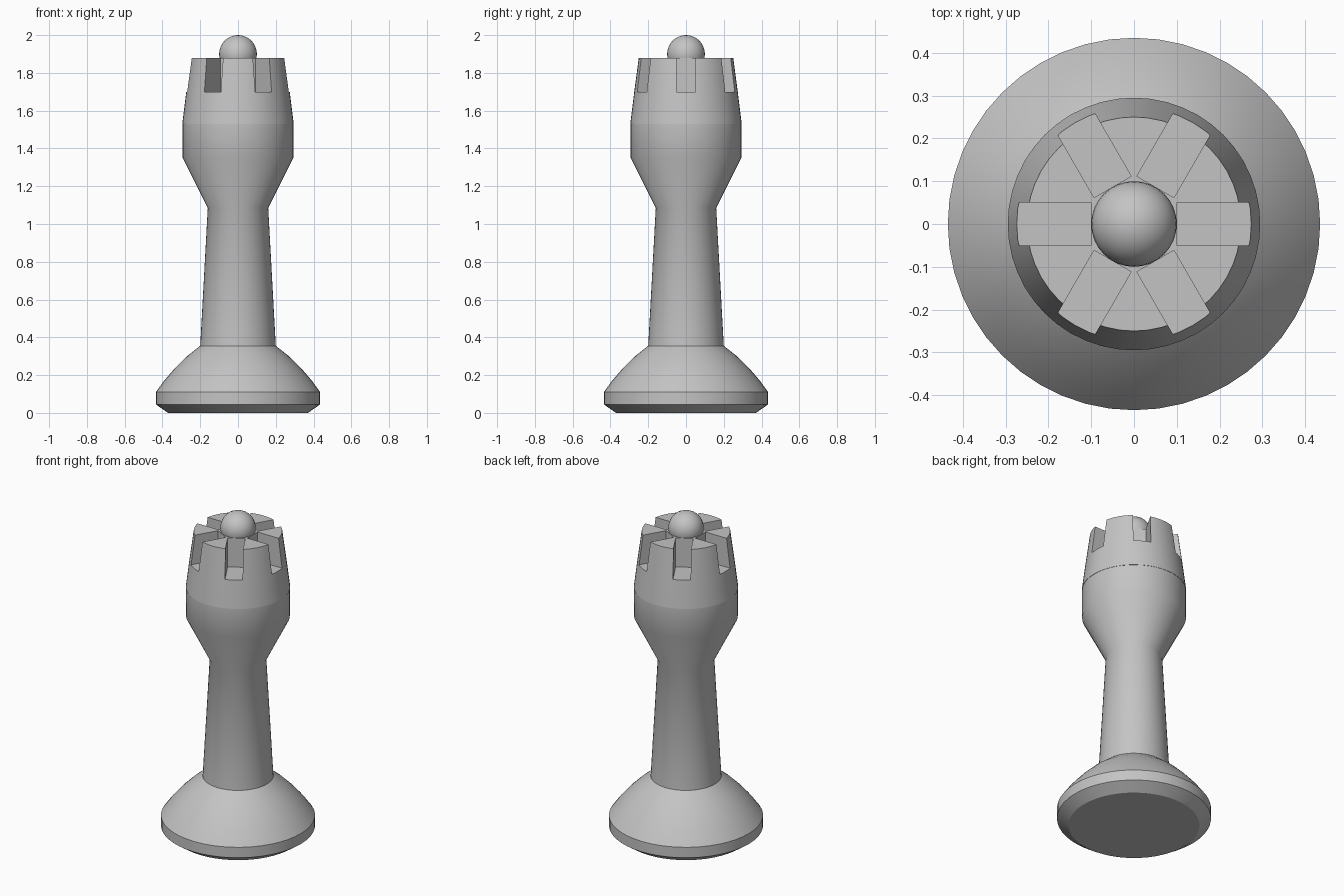
import bpy
import bmesh
from math import radians, pi, cos, sin
from mathutils import Matrix

if "Cube" in bpy.data.objects:
    bpy.data.objects.remove(bpy.data.objects["Cube"], do_unlink=True)

grey = bpy.data.materials.new("plain grey")
grey.use_nodes = True
grey.diffuse_color = (0.55, 0.55, 0.55, 1)
grey.node_tree.nodes["Principled BSDF"].inputs["Base Color"].default_value = grey.diffuse_color


def make_object(name, bm):
    bmesh.ops.recalc_face_normals(bm, faces=bm.faces)
    mesh = bpy.data.meshes.new(name)
    bm.to_mesh(mesh)
    bm.free()
    mesh.materials.append(grey)
    obj = bpy.data.objects.new(name, mesh)
    bpy.context.collection.objects.link(obj)
    return obj


def activate(obj):
    bpy.ops.object.select_all(action='DESELECT')
    obj.select_set(True)
    bpy.context.view_layer.objects.active = obj


def smooth(obj, angle=30):
    activate(obj)
    bpy.ops.object.shade_smooth_by_angle(angle=radians(angle))


def turned(name, profile, sides):
    """Closed solid of revolution from (radius, height) points."""
    bm = bmesh.new()
    rings = []
    for r, z in profile:
        angles = [2 * pi * i / sides for i in range(sides)]
        rings.append([bm.verts.new((r * cos(a), r * sin(a), z)) for a in angles])
    for low, high in zip(rings, rings[1:]):
        for i in range(sides):
            j = (i + 1) % sides
            bm.faces.new((low[i], low[j], high[j], high[i]))
    bm.faces.new(rings[0][::-1])
    bm.faces.new(rings[-1])
    return make_object(name, bm)


# Body: flared foot, tapering stem and cup
body = turned("body", [
    (0.37, 0), (0.435, 0.045), (0.435, 0.11), (0.39, 0.172), (0.333, 0.238),
    (0.27, 0.3), (0.2, 0.355), (0.16, 1.085), (0.293, 1.35), (0.293, 1.53)], 48)
smooth(body)

# Crown above the cup
crown = turned("crown", [(0.295, 1.53), (0.274, 1.7), (0.25, 1.88)], 48)

# Six radial notches cut into the crown
bm = bmesh.new()
for i in range(6):
    place = (Matrix.Rotation(i * pi / 3, 4, 'Z')
             @ Matrix.Translation((0.25, 0, 1.85))
             @ Matrix.Diagonal((0.3, 0.1, 0.3, 1)))
    bmesh.ops.create_cube(bm, size=1, matrix=place)
cutter = make_object("notch_cutter", bm)
cutter.hide_render = True
cut = crown.modifiers.new("notches", 'BOOLEAN')
cut.operation = 'DIFFERENCE'
cut.solver = 'EXACT'
cut.object = cutter
activate(crown)
bpy.ops.object.modifier_apply(modifier=cut.name)
bpy.data.objects.remove(cutter, do_unlink=True)
smooth(crown)

# Ball finial
bm = bmesh.new()
bmesh.ops.create_uvsphere(bm, u_segments=32, v_segments=16, radius=0.1,
                          matrix=Matrix.Translation((0, 0, 1.9)))
ball = make_object("ball_finial", bm)
smooth(ball)
